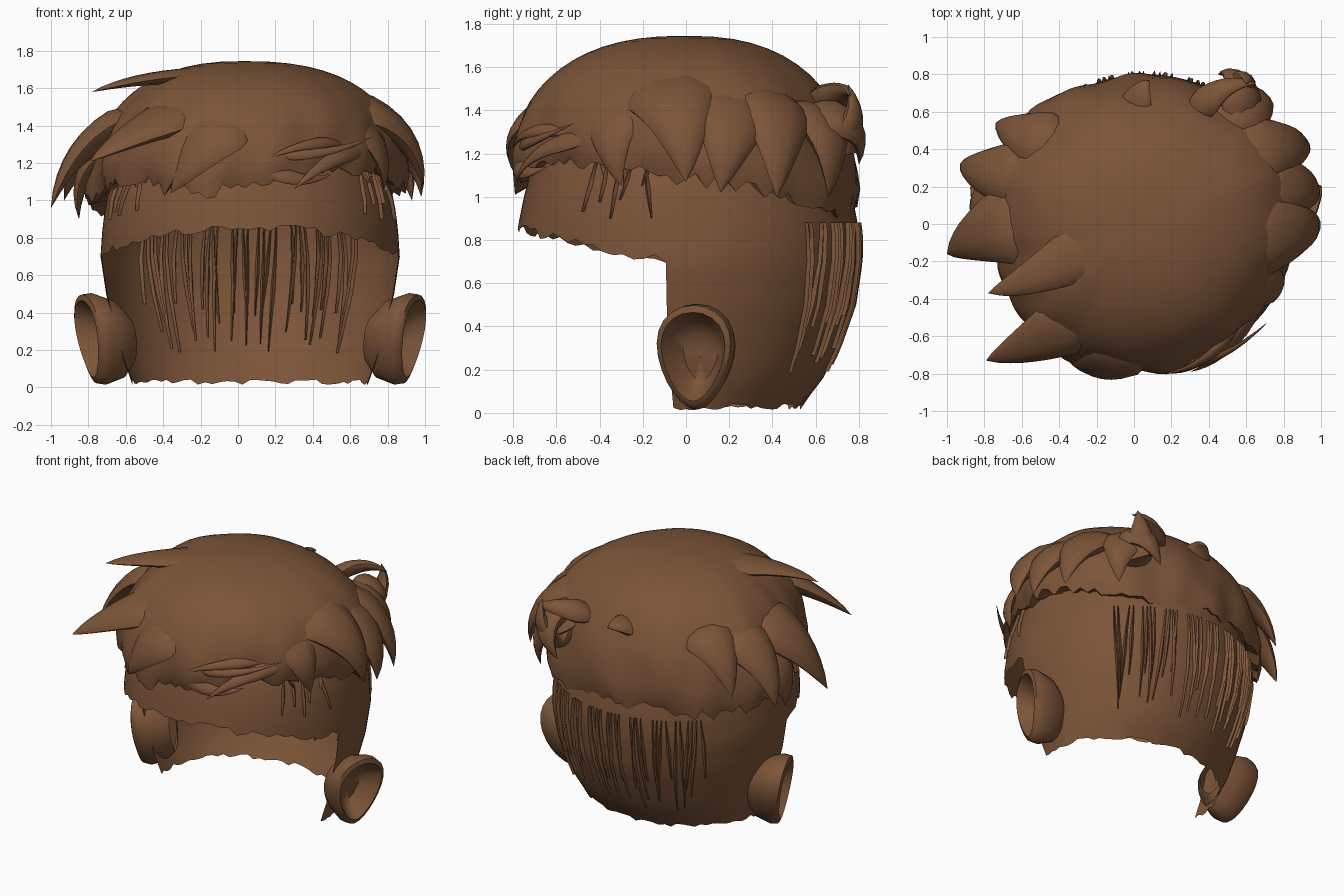
import bpy, bmesh, math, random
from mathutils import Vector

if "Cube" in bpy.data.objects:
    bpy.data.objects.remove(bpy.data.objects["Cube"])

random.seed(4)
CX, CY = 0.065, 0.01          # head axis
brown = bpy.data.materials.new("brown")
brown.diffuse_color = (0.2, 0.09, 0.04, 1)
brown.use_nodes = True
brown.node_tree.nodes["Principled BSDF"].inputs["Base Color"].default_value = brown.diffuse_color


def lerp(table, t):
    """Piecewise-linear lookup, each row = (key, values...)."""
    for a, b in zip(table, table[1:]):
        if t <= b[0]:
            f = max(0, (t - a[0]) / (b[0] - a[0]))
            return [p + (q - p) * f for p, q in zip(a[1:], b[1:])]
    return list(table[-1][1:])


def finish(bm, name, angle=40, normals=True):
    bmesh.ops.remove_doubles(bm, verts=bm.verts, dist=0.0005)
    if normals:
        bmesh.ops.recalc_face_normals(bm, faces=bm.faces)
    me = bpy.data.meshes.new(name)
    bm.to_mesh(me)
    bm.free()
    ob = bpy.data.objects.new(name, me)
    bpy.context.collection.objects.link(ob)
    me.materials.append(brown)
    bpy.context.view_layer.objects.active = ob
    ob.select_set(True)
    bpy.ops.object.shade_smooth_by_angle(angle=math.radians(angle))
    ob.select_set(False)
    return ob


def skin(bm, rows, closed=True):
    """Bridge rows of points into quads."""
    vs = [[bm.verts.new(p) for p in r] for r in rows]
    n = len(rows[0])
    for a, b in zip(vs, vs[1:]):
        for i in range(n if closed else n - 1):
            j = (i + 1) % n
            bm.faces.new((a[i], a[j], b[j], b[i]))


# scalp shell: z, half width, half depth
SCALP = [(0.03, 0.63, 0.52), (0.15, 0.68, 0.62), (0.3, 0.72, 0.69), (0.5, 0.77, 0.76),
         (0.7, 0.80, 0.79), (0.85, 0.79, 0.79), (1.0, 0.77, 0.76), (1.15, 0.72, 0.72),
         (1.3, 0.63, 0.63), (1.45, 0.48, 0.48), (1.55, 0.3, 0.3), (1.6, 0.001, 0.001)]


def scalp_point(ang, z, out=0):
    rx, ry = lerp(SCALP, z)
    return Vector((CX + (rx + out) * math.cos(ang), CY + (ry + out) * math.sin(ang), z))


N = 96
jag = [random.uniform(-0.025, 0.02) for _ in range(N)]


def hairline(i):
    s = -math.sin(2 * math.pi * i / N)
    return 0.7 + (0.16 * s ** 1.5 + jag[i] if s > 0.1 else 0)


angs = [2 * math.pi * i / N for i in range(N)]
bm = bmesh.new()
skin(bm, [[scalp_point(angs[i], hairline(i) + (1.6 - hairline(i)) * k / 14) for i in range(N)]
          for k in range(15)])
nape = range(-2, N // 2 + 3)
skin(bm, [[scalp_point(angs[i % N], 0.03 + (hairline(i % N) - 0.03) * k / 10
                       + (0.7 * jag[i % N] if k == 0 else 0)) for i in nape]
          for k in range(11)], closed=False)
finish(bm, "scalp")

# ears: bowl of rings (scale, outward offset)
bm = bmesh.new()
for side in (-1, 1):
    rows = []
    for sc, off in [(0.5, -0.17), (0.85, -0.1), (1, 0), (0.97, 0.05), (0.84, 0.06),
                    (0.68, 0.0), (0.45, -0.06), (0.01, -0.05)]:
        row = []
        for k in range(24):
            a = 2 * math.pi * k / 24
            u = sc * 0.17 * math.cos(a) * (1 + 0.28 * math.sin(a))
            v = sc * 0.245 * math.sin(a)
            row.append((CX + side * (0.81 + off + 0.38 * u + 0.16 * v), 0.05 + u - 0.3 * off, 0.26 + v))
        rows.append(row)
    skin(bm, rows)
finish(bm, "ears", 60)

# swept hair cap: azimuth, rim radius, rim height
RIM = [(-180, .80, 1.02), (-165, .76, 1.06), (-150, .77, 1.1), (-135, .80, 1.12), (-120, .80, 1.06),
       (-104, .82, 1.04), (-90, .80, 1.07), (-70, .81, 1.11), (-58, .80, 1.15), (-40, .80, 1.17),
       (-20, .83, 1.14), (0, .89, 1.08), (20, .92, 1.05), (40, .90, .95), (55, .86, .91),
       (75, .81, .94), (90, .79, .96), (115, .80, .96), (140, .82, .93), (160, .86, .96), (180, .80, 1.02)]


def cap_point(deg, h, inset=0):
    r, zr = lerp(RIM, deg)
    a = math.radians(deg)
    wave = 1 + 0.018 * math.sin(9 * a + 5 * h) * (1 - h) + 0.01 * math.sin(17 * a - 4 * h) * (1 - h)
    q = max(0.0, 1 - h ** 2.4) ** (1 / 2.4) * r * wave - inset
    return Vector((0.03 * h + q * math.cos(a), q * math.sin(a), zr + (1.745 - zr) * h))


M = 120
degs = [-180 + 360 * i / M for i in range(M)]
rag = [random.choice((-0.035, -0.01, 0, 0.015, 0.03)) for _ in range(M)]
bm = bmesh.new()
rows = [[cap_point(d, 0.05, 0.13) for d in degs],
        [cap_point(d, 0, 0.02) + Vector((0, 0, g)) for d, g in zip(degs, rag)]]
for k in range(1, 17):
    rows.append([cap_point(d, math.sin(math.pi / 2 * k / 16)) for d in degs])
skin(bm, rows)
finish(bm, "hair_cap", 50)


def lock(bm, base, mid, tip, width, thick, n=10, steps=10, blunt=0.8):
    """Flattened, pointed lock along a quadratic curve."""
    p0, p1, p2 = map(Vector, (base, mid, tip))
    rows = []
    for k in range(steps + 1):
        t = k / steps
        c = p0 * (1 - t) ** 2 + p1 * 2 * t * (1 - t) + p2 * t * t
        d = ((p1 - p0) * (1 - t) + (p2 - p1) * t).normalized()
        out = c - Vector((CX, CY, 0.75))
        out = (out - d * out.dot(d)).normalized()
        s = d.cross(out)
        f = max(0.004, (1 - t) ** blunt) * min(1, 0.35 + 2.5 * t)
        rows.append([c + s * (width * f * math.cos(2 * math.pi * j / n))
                     + out * (thick * f * math.sin(2 * math.pi * j / n)) for j in range(n)])
    skin(bm, rows)


# big side-swept locks
bm = bmesh.new()
for args in [
    ((-.05, .0, 1.66), (-.5, -.3, 1.68), (-.78, -.37, 1.58), .20, .06),
    ((-.45, .05, 1.42), (-.86, -.02, 1.42), (-1.0, -.16, .96), .30, .13),
    ((-.45, .25, 1.42), (-.85, .28, 1.35), (-.93, .32, 1.0), .24, .12),
    ((-.5, .1, 1.3), (-.9, .12, 1.25), (-.85, .1, .9), .24, .10),
    ((-.35, .4, 1.45), (-.65, .5, 1.42), (-.74, .54, 1.1), .22, .10),
    ((-.2, -.45, 1.5), (-.55, -.66, 1.38), (-.79, -.73, 1.21), .22, .09),
    ((.0, -.6, 1.45), (-.2, -.84, 1.3), (-.36, -.72, 1.04), .24, .08),
    ((.42, -.1, 1.5), (.95, -.02, 1.48), (.99, .0, 1.07), .30, .14),
    ((.45, .2, 1.45), (.98, .22, 1.4), (.98, .16, 1.02), .28, .13),
    ((.45, .35, 1.45), (.9, .45, 1.4), (.93, .42, 1.0), .26, .12),
    ((.4, .5, 1.4), (.75, .72, 1.35), (.68, .66, 1.0), .22, .10),
    ((.5, -.25, 1.45), (.82, -.4, 1.35), (.78, -.3, 1.05), .2, .07),
]:
    lock(bm, *args)
finish(bm, "side_locks", 50)

# curled tufts at the back and broken fringe at the front
bm = bmesh.new()
for args in [
    ((.45, .5, 1.2), (.62, .86, 1.25), (.60, .75, 1.52), .16, .10),
    ((.3, .55, 1.4), (.45, .78, 1.52), (.65, .75, 1.47), .12, .07),
    ((.55, .5, 1.35), (.62, .85, 1.4), (.45, .8, 1.15), .17, .10),
    ((.0, .55, 1.4), (.02, .72, 1.5), (.08, .77, 1.46), .13, .06),
    ((.15, -.72, 1.27), (.4, -.82, 1.2), (.72, -.52, 1.34), .05, .03),
    ((.68, -.4, 1.28), (.5, -.74, 1.25), (.3, -.79, 1.06), .07, .03),
    ((.55, -.55, 1.3), (.38, -.78, 1.33), (.15, -.8, 1.22), .05, .03),
    ((.1, -.74, 1.22), (.3, -.83, 1.06), (.5, -.64, 1.14), .07, .03),
]:
    lock(bm, *args)
finish(bm, "tufts", 50)

# thin strands lying on the scalp: azimuth, top z, bottom z
bm = bmesh.new()
strands = [(90 + a * 5.6 + random.uniform(-1.5, 1.5), 0.88, random.uniform(.18, .32)) for a in range(-8, 9)]
strands += [(d, 1.16, random.uniform(.88, 1.0)) for d in (-36, -31, -26, -21, -16, 197, 204, 211, 217)]
for deg, top, low in strands:
    for part in range(2):
        a = math.radians(deg + 2 * part)
        b = a + math.radians(random.uniform(-4, 4))
        lo = low + part * 0.15
        rows = []
        for k in range(13):
            t = k / 12
            w = math.radians(0.9 * (1 - 0.75 * abs(2 * t - 1)))
            z = top + (lo - top) * t
            ang = a + (b - a) * t
            rows.append([scalp_point(ang - w, z), scalp_point(ang, z, 0.018),
                         scalp_point(ang + w, z), scalp_point(ang, z, -0.018)])
        skin(bm, rows)
finish(bm, "scalp_strands", 30)
